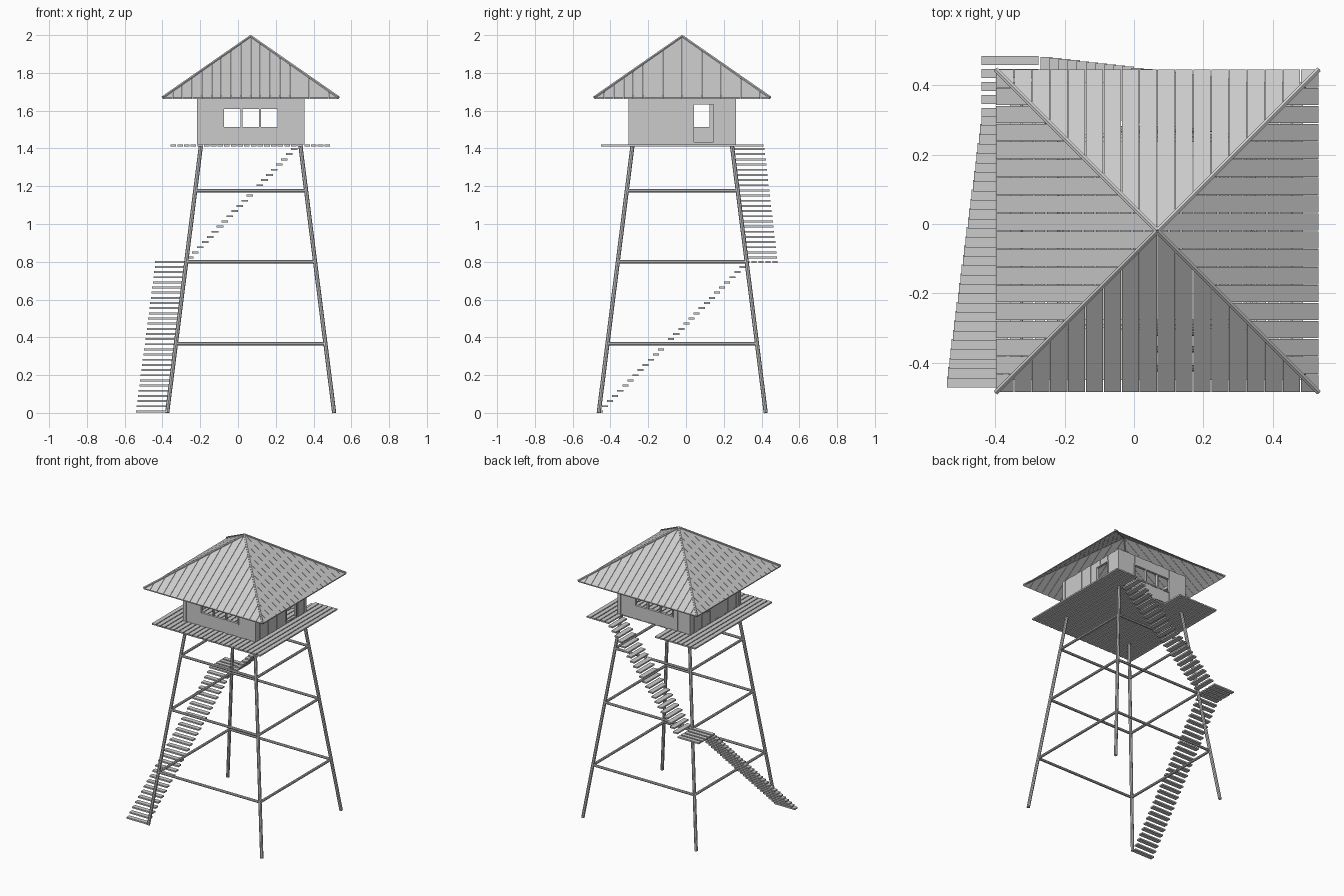
import bpy, bmesh
from math import pi
from mathutils import Vector, Matrix

if "Cube" in bpy.data.objects:
    bpy.data.objects.remove(bpy.data.objects["Cube"])

C = Vector((0.067, -0.02, 0))      # tower axis
DECK = 1.42                        # deck top
EAVE, APEX, RH = 1.67, 1.995, 0.465


def finish(name, bm):
    bmesh.ops.recalc_face_normals(bm, faces=bm.faces)
    me = bpy.data.meshes.new(name)
    bm.to_mesh(me)
    bm.free()
    ob = bpy.data.objects.new(name, me)
    bpy.context.collection.objects.link(ob)
    return ob


def box(bm, lo, hi, mat=Matrix()):
    lo, hi = Vector(lo), Vector(hi)
    size = hi - lo
    m = mat @ Matrix.Translation((lo + hi) / 2) @ Matrix.Diagonal((*size, 1))
    bmesh.ops.create_cube(bm, size=1, matrix=m)


def rod(bm, a, b, r, sides=8):
    a, b = Vector(a), Vector(b)
    d = b - a
    m = Matrix.Translation((a + b) / 2) @ d.to_track_quat('Z', 'Y').to_matrix().to_4x4()
    bmesh.ops.create_cone(bm, cap_ends=True, segments=sides, radius1=r, radius2=r,
                          depth=d.length, matrix=m)


def side(k):
    """Frame of one tower side: 0 front, 1 right, 2 back, 3 left."""
    return Matrix.Translation(C) @ Matrix.Rotation(k * pi / 2, 4, 'Z')


def leg_offset(z):
    return 0.442 + (0.264 - 0.442) * z / 1.41


# Splayed legs
bm = bmesh.new()
for sx in (-1, 1):
    for sy in (-1, 1):
        p = [C + Vector((sx * leg_offset(z), sy * leg_offset(z), z)) for z in (0, 1.41)]
        rod(bm, p[0], p[1], 0.011)
finish("legs", bm)

# Horizontal braces
bm = bmesh.new()
for z in (0.365, 0.80, 1.175):
    o = leg_offset(z)
    for k in range(4):
        m = side(k)
        rod(bm, m @ Vector((-o, -o, z)), m @ Vector((o, -o, z)), 0.009)
finish("braces", bm)

# Deck boards, shortened at the stair opening
bm = bmesh.new()
n, x0, x1 = 24, -0.36, 0.49
pitch = (x1 - x0) / n
for i in range(n):
    x = x0 + i * pitch
    hole = -0.04 < x + pitch / 2 < 0.31
    box(bm, (x + 0.003, -0.45, DECK - 0.01), (x + pitch - 0.003, 0.255 if hole else 0.41, DECK))
finish("deck_boards", bm)

# Landing boards
bm = bmesh.new()
for i in range(5):
    y = 0.308 + i * 0.0375
    box(bm, (-0.44, y, 0.793), (-0.275, y + 0.027, 0.803))
finish("landing", bm)

# Lower stair along the left side, following the lean of the legs
bm = bmesh.new()
n = 29
for i in range(n):
    t = i / (n - 1)
    x, y, z = -0.54 + 0.1 * t, -0.472 + 0.755 * t, 0.003 + 0.765 * t
    box(bm, (x, y, z), (x + 0.158, y + 0.032, z + 0.01))
finish("lower_stair", bm)

# Upper stair along the back
bm = bmesh.new()
n = 22
for i in range(n):
    t = i / (n - 1)
    x, y, z = -0.27 + 0.55 * t, 0.324 - 0.066 * t, 0.817 + 0.575 * t
    box(bm, (x, y, z), (x + 0.035, y + 0.158, z + 0.01))
finish("upper_stair", bm)

# Cabin walls: boards with openings given as (u0, u1, z0, z1)
H, TOP = 0.28, 1.68
openings = {0: (-0.147, 0.147, 1.51, 1.612), 1: (0.058, 0.17, 1.43, 1.637),
            2: (-0.147, 0.147, 1.51, 1.612), 3: (-0.15, -0.058, 1.51, 1.637)}
names = ["front", "right", "back", "left"]
for k, (a, b, z0, z1) in openings.items():
    m = side(k)
    bm = bmesh.new()
    edges = [-H + 2 * H * i / 12 for i in range(13)]
    edges = sorted([e for e in edges if min(abs(e - a), abs(e - b)) > 0.012] + [a, b])
    for i, (u0, u1) in enumerate(zip(edges, edges[1:])):
        out = -H - 0.003 * (i % 2)
        spans = [(DECK, z0), (z1, TOP)] if a <= (u0 + u1) / 2 <= b else [(DECK, TOP)]
        for lo, hi in spans:
            box(bm, (u0, out, lo), (u1, out + 0.01, hi), m)
    finish(names[k] + "_wall", bm)

    # Opening trim and mullions
    bm = bmesh.new()
    posts = [a, b]
    if k % 2 == 0:
        posts += [-0.049, 0.049]
    for u in posts:
        box(bm, (u - 0.005, -H - 0.005, z0), (u + 0.005, -H + 0.013, z1), m)
    for z in (z0, z1):
        box(bm, (a - 0.005, -H - 0.005, z - 0.004), (b + 0.005, -H + 0.013, z + 0.004), m)
    finish(names[k] + "_opening_trim", bm)

# Corner posts and inner top plates of the cabin
bm = bmesh.new()
for k in range(4):
    m = side(k)
    box(bm, (-H - 0.004, -H - 0.004, DECK), (-H + 0.022, -H + 0.022, TOP), m)
    box(bm, (-H + 0.01, -H + 0.01, 1.65), (H - 0.01, -H + 0.024, 1.67), m)
finish("cabin_frame", bm)

# Roof boards: strips cut to the triangle of each roof face
bm = bmesh.new()
n = 18
w = 2 * RH / n
rise = APEX - EAVE


def roof_point(u, v):
    """v is the distance from the roof axis."""
    return Vector((u, -v, APEX - rise * v / RH))


for k in range(4):
    m = side(k)
    for i in range(n):
        u0, u1 = -RH + i * w + 0.001, -RH + (i + 1) * w - 0.001
        pts = [(u0, RH), (u1, RH), (u1, abs(u1)), (u0, abs(u0))]
        top = [bm.verts.new(m @ roof_point(u, v)) for u, v in pts]
        low = [bm.verts.new(p.co - Vector((0, 0, 0.007))) for p in top]
        bm.faces.new(top)
        bm.faces.new(low[::-1])
        for j in range(4):
            bm.faces.new((top[j], low[j], low[(j + 1) % 4], top[(j + 1) % 4]))
finish("roof_boards", bm)

# Hip rafters over the roof seams
bm = bmesh.new()
for k in range(4):
    m = side(k)
    rod(bm, m @ Vector((-RH, -RH, EAVE)), C + Vector((0, 0, APEX - 0.002)), 0.008, 6)
finish("hip_rafters", bm)
